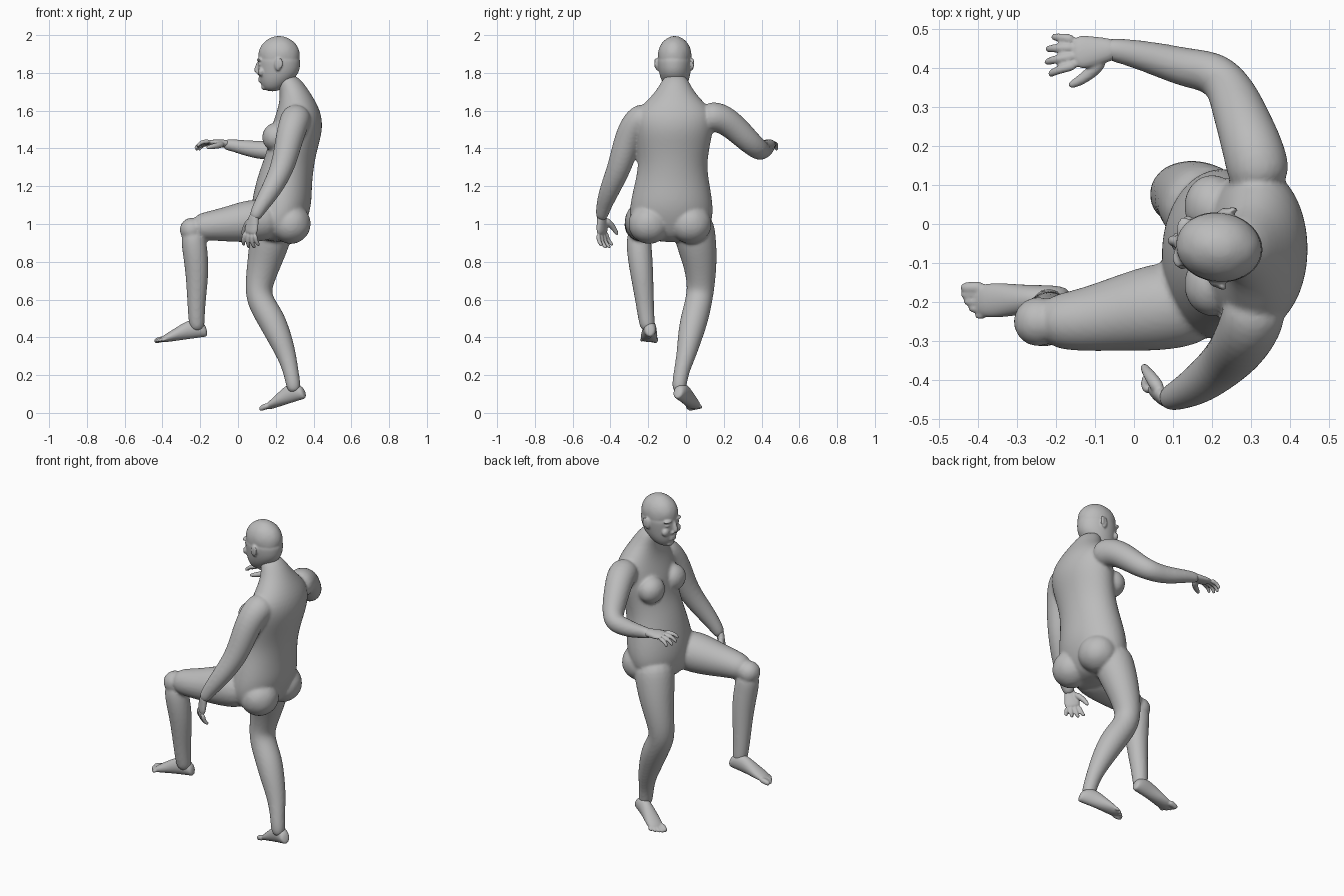
import bpy, bmesh, math
from mathutils import Matrix, Vector

cube = bpy.data.objects.get("Cube")
if cube:
    bpy.data.objects.remove(cube)

skin = bpy.data.materials.new("plain_grey")
skin.use_nodes = True
GREY = (0.5, 0.5, 0.5, 1)
skin.diffuse_color = GREY
skin.node_tree.nodes["Principled BSDF"].inputs["Base Color"].default_value = GREY

SIDES = 16
GROW = 1.025  # makes up for the shrinkage of subdivision


def make_ring(centre, across, along):
    angles = [math.tau * i / SIDES for i in range(SIDES)]
    return [centre + GROW * (across * math.cos(a) + along * math.sin(a)) for a in angles]


def bridge(bm, rings):
    """Join a list of rings and cap both ends."""
    loops = [[bm.verts.new(point) for point in ring] for ring in rings]
    for lower, upper in zip(loops, loops[1:]):
        for i in range(SIDES):
            j = (i + 1) % SIDES
            bm.faces.new((lower[i], lower[j], upper[j], upper[i]))
    bm.faces.new(loops[0][::-1])
    bm.faces.new(loops[-1])


def stack(bm, start, step, sections, middle):
    """Evenly spaced level ovals: half width on y, then front and back on x."""
    rings = []
    for i, (half, front, back) in enumerate(sections):
        z = start + step * i
        centre = Vector(((front + back) / 2, middle(z), z))
        rings.append(make_ring(centre, Vector(((back - front) / 2, 0, 0)), Vector((0, half, 0))))
    bridge(bm, rings)


def slab(bm, sections):
    """Upright ovals along x: position, half width on y, bottom and top on z."""
    rings = []
    for x, half, bottom, top in sections:
        centre = Vector((x, 0, (bottom + top) / 2))
        rings.append(make_ring(centre, Vector((0, half, 0)), Vector((0, 0, (top - bottom) / 2))))
    bridge(bm, rings)


def tube(bm, points):
    """Round limb through points given as x, y, z, radius."""
    path = [Vector(point[:3]) for point in points]
    rings, across = [], None
    for i, point in enumerate(points):
        ahead = path[min(i + 1, len(path) - 1)]
        behind = path[max(i - 1, 0)]
        tangent = (ahead - behind).normalized()
        across = across or tangent.orthogonal()
        across = (across - tangent * across.dot(tangent)).normalized()
        radius = point[3]
        rings.append(make_ring(path[i], across * radius, tangent.cross(across) * radius))
    bridge(bm, rings)


def blob(bm, centre, size):
    matrix = Matrix.Translation(centre) @ Matrix.Diagonal((*size, 1))
    bmesh.ops.create_icosphere(bm, subdivisions=2, radius=GROW, matrix=matrix)


def finish(name, bm, voxel, matrix=Matrix()):
    """Fuse the overlapping pieces into one smooth skin."""
    bm.transform(matrix)
    bmesh.ops.recalc_face_normals(bm, faces=bm.faces)
    mesh = bpy.data.meshes.new(name)
    bm.to_mesh(mesh)
    bm.free()
    mesh.materials.append(skin)
    obj = bpy.data.objects.new(name, mesh)
    bpy.context.collection.objects.link(obj)
    rounding = obj.modifiers.new("round", "SUBSURF")
    rounding.levels = rounding.render_levels = 2
    fuse = obj.modifiers.new("fuse", "REMESH")
    fuse.mode = "VOXEL"
    fuse.voxel_size = voxel
    fuse.use_smooth_shade = True
    soften = obj.modifiers.new("soften", "SMOOTH")
    soften.factor = 0.5
    soften.iterations = 4


def frame(origin, forward, up, side):
    """Local frame: x forward, y towards the thumb or big toe, z up."""
    forward = Vector(forward).normalized()
    up = Vector(up)
    up = (up - forward * up.dot(forward)).normalized()
    inner = forward.cross(up) * side
    return Matrix.Translation(origin) @ Matrix((forward, inner, up)).transposed().to_4x4()


# Torso and neck, leaning slightly sideways as it rises
body = bmesh.new()
stack(body, 0.9, 0.1, [
    (0.16, 0.12, 0.3), (0.22, 0.07, 0.36), (0.22, 0.07, 0.39), (0.2, 0.09, 0.39),
    (0.18, 0.12, 0.4), (0.19, 0.16, 0.42), (0.21, 0.17, 0.45), (0.21, 0.21, 0.44),
    (0.09, 0.23, 0.38), (0.06, 0.19, 0.31)], lambda z: -0.08 + 0.03 * (z - 1))

# Chest and buttocks
for side in (-1, 1):
    blob(body, (0.2, -0.055 + 0.1 * side, 1.46), (0.075, 0.085, 0.08))
    blob(body, (0.28, -0.085 + 0.11 * side, 1), (0.11, 0.115, 0.11))

# Standing leg
tube(body, [
    (0.2, 0.03, 1.05, 0.11), (0.17, 0.05, 0.92, 0.11), (0.14, 0.075, 0.8, 0.09),
    (0.11, 0.08, 0.68, 0.073), (0.11, 0.07, 0.6, 0.07), (0.175, 0.045, 0.5, 0.074),
    (0.22, 0.02, 0.4, 0.065), (0.26, 0, 0.3, 0.05), (0.285, -0.03, 0.2, 0.038),
    (0.3, -0.04, 0.1, 0.04)])

# Raised thigh, knee and shin
tube(body, [
    (0.22, -0.19, 1.02, 0.1), (0.08, -0.21, 1.02, 0.117), (-0.04, -0.23, 1, 0.095),
    (-0.15, -0.25, 0.99, 0.077), (-0.24, -0.25, 0.98, 0.065)])
blob(body, (-0.245, -0.25, 0.97), (0.066, 0.066, 0.066))
tube(body, [
    (-0.245, -0.25, 0.98, 0.06), (-0.23, -0.25, 0.88, 0.068), (-0.215, -0.235, 0.75, 0.062),
    (-0.22, -0.22, 0.6, 0.049), (-0.22, -0.21, 0.5, 0.043), (-0.215, -0.2, 0.43, 0.038)])

# Lowered arm, then reaching arm
tube(body, [
    (0.32, -0.18, 1.58, 0.08), (0.3, -0.26, 1.55, 0.08), (0.27, -0.31, 1.45, 0.073),
    (0.24, -0.35, 1.3, 0.063), (0.17, -0.41, 1.17, 0.053), (0.11, -0.44, 1.08, 0.038),
    (0.08, -0.45, 1.02, 0.03)])
tube(body, [
    (0.33, 0.08, 1.57, 0.08), (0.31, 0.18, 1.57, 0.08), (0.28, 0.26, 1.51, 0.071),
    (0.25, 0.34, 1.43, 0.062), (0.21, 0.39, 1.39, 0.055), (0.13, 0.4, 1.39, 0.05),
    (0.05, 0.425, 1.4, 0.042), (-0.04, 0.445, 1.42, 0.031), (-0.08, 0.45, 1.42, 0.028)])
finish("body", body, 0.009)

# Head: jaw and face below, round skull above
head = bmesh.new()
stack(head, 1.7, 0.05, [
    (0.035, 0.14, 0.22), (0.07, 0.115, 0.28), (0.083, 0.108, 0.325),
    (0.09, 0.104, 0.33), (0.09, 0.105, 0.33)], lambda z: 0)
blob(head, (0.217, 0, 1.89), (0.116, 0.093, 0.11))

# Nose, lips and chin
tube(head, [(0.113, 0, 1.865, 0.01), (0.1, 0, 1.83, 0.012), (0.095, 0, 1.8, 0.016)])
for z in (1.77, 1.757):
    blob(head, (0.118, 0, z), (0.012, 0.026, 0.008))
blob(head, (0.14, 0, 1.725), (0.018, 0.03, 0.018))

# Brows, eyes, cheeks, nostrils and ears
for side in (-1, 1):
    blob(head, (0.12, 0.037 * side, 1.87), (0.018, 0.03, 0.01))
    blob(head, (0.125, 0.036 * side, 1.845), (0.014, 0.018, 0.011))
    blob(head, (0.13, 0.045 * side, 1.805), (0.02, 0.025, 0.025))
    blob(head, (0.108, 0.014 * side, 1.8), (0.012, 0.01, 0.009))
    blob(head, (0.225, 0.092 * side, 1.845), (0.02, 0.011, 0.036))
    blob(head, (0.24, 0.1 * side, 1.85), (0.012, 0.007, 0.03))

# Turn the face a little to one side
pivot = Matrix.Translation((0.235, 0, 0))
turn = pivot @ Matrix.Rotation(math.radians(-8), 4, "Z") @ pivot.inverted()
finish("head", head, 0.005, Matrix.Translation((0, -0.062, 0)) @ turn)


def make_hand(name, matrix, curl):
    bm = bmesh.new()
    # Palm
    slab(bm, [(-0.02, 0.026, -0.022, 0.022), (0.02, 0.033, -0.02, 0.02),
              (0.06, 0.043, -0.018, 0.018), (0.1, 0.043, -0.015, 0.015)])
    # Fingers, each bending further at every joint
    for i, length in enumerate((0.085, 0.095, 0.09, 0.07)):
        spread = 0.18 - 0.14 * i
        bend = 0.1 + 0.06 * i
        radius = 0.013
        tip = Vector((0.09, 0.032 - 0.022 * i, 0.003))
        path = [(*tip, radius)]
        for share in (0.45, 0.3, 0.25):
            tip += length * share * Vector((math.cos(bend), spread, -math.sin(bend)))
            bend += curl
            radius *= 0.87
            path.append((*tip, radius))
        tube(bm, path)
    # Thumb
    tube(bm, [(0.02, 0.02, -0.005, 0.018), (0.05, 0.05, -0.02, 0.017),
              (0.085, 0.07, -0.03, 0.013), (0.115, 0.08, -0.04, 0.009)])
    finish(name, bm, 0.0045, matrix)


make_hand("raised_hand", frame((-0.06, 0.446, 1.425), (-1, -0.08, 0.05), (0, 0.15, 1), -1), 0.45)
make_hand("lowered_hand", frame((0.085, -0.447, 1.04), (-0.22, 0.05, -1), (-0.6, -0.75, 0), 1), 0.4)


def make_foot(name, matrix, length):
    bm = bmesh.new()
    # Heel, instep and ball
    shape = [(0, 0.02, 0.05), (0.05, 0.03, 0.075), (0.16, 0.035, 0.095), (0.3, 0.036, 0.1),
             (0.48, 0.04, 0.078), (0.66, 0.046, 0.053), (0.86, 0.04, 0.028)]
    slab(bm, [(part * length, half, 0, height) for part, half, height in shape])
    # Toes, shortening away from the big one
    for i in range(5):
        y = 0.034 - 0.018 * i
        radius = 0.011 if i else 0.016
        tip = length * (1 - 0.008 * i * i) - radius * 0.6
        tube(bm, [(0.75 * length, y, 0.018, radius), (tip - 0.03, y, 0.018, radius),
                  (tip, y, 0.011, radius * 0.8)])
    finish(name, bm, 0.005, matrix)


make_foot("standing_foot", frame((0.36, -0.05, 0.078), (-0.24, 0.115, -0.075), (0, 0, 1), -1), 0.275)
make_foot("raised_foot", frame((-0.16, -0.19, 0.405), (-0.29, -0.008, -0.04), (0, 0, 1), 1), 0.295)
